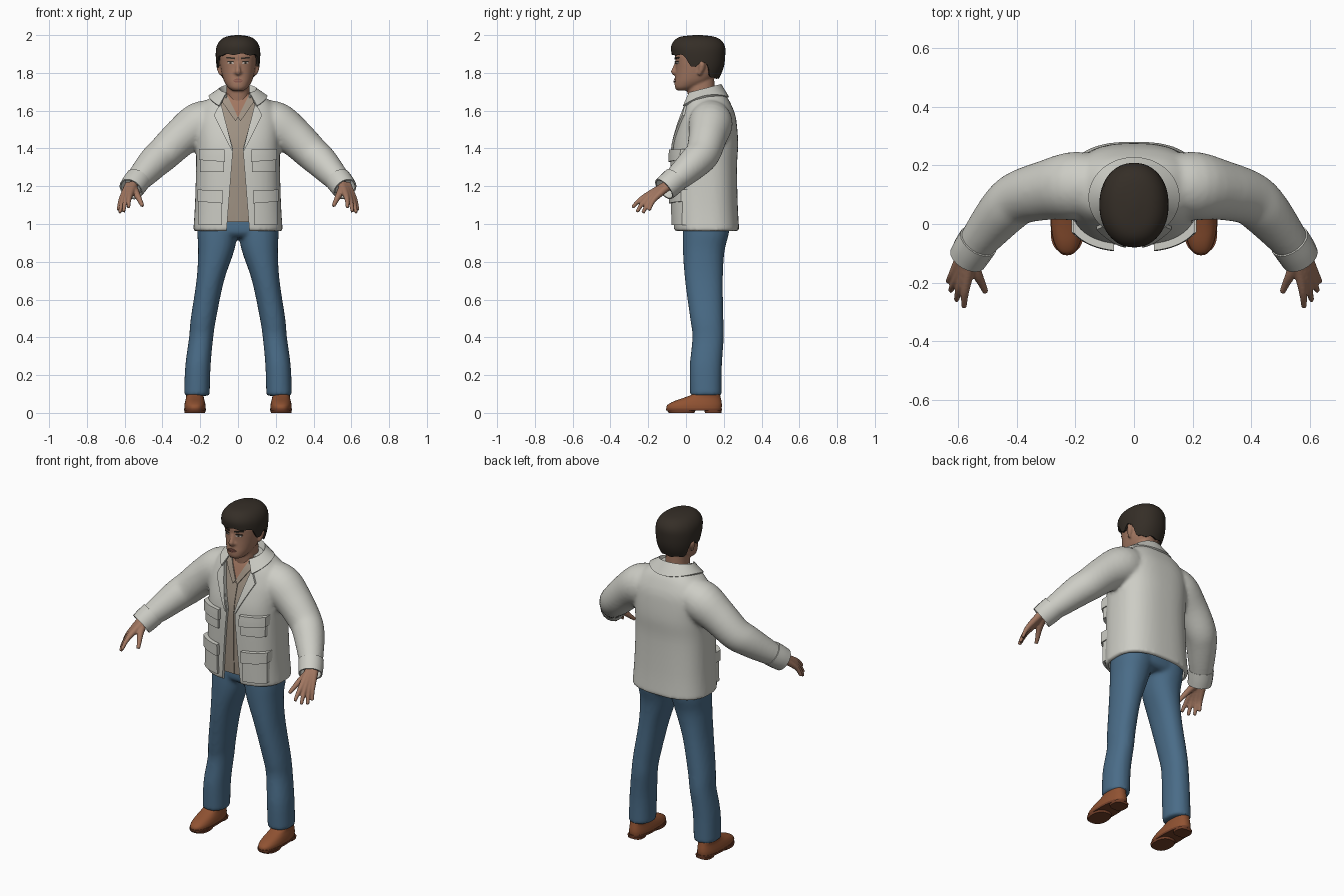
import bpy, bmesh, math
from mathutils import Vector

if "Cube" in bpy.data.objects:
    bpy.data.objects.remove(bpy.data.objects["Cube"])

def mat(name, rgb):
    m = bpy.data.materials.new(name)
    m.diffuse_color = (*rgb, 1)
    m.use_nodes = True
    m.node_tree.nodes["Principled BSDF"].inputs["Base Color"].default_value = m.diffuse_color
    return m

JACKET = mat("off_white_cloth", (.61, .61, .56))
SHIRT = mat("tan_cloth", (.35, .29, .23))
DENIM = mat("blue_denim", (.068, .15, .245))
SKIN = mat("skin", (.36, .185, .12))
HAIR = mat("dark_hair", (.035, .027, .02))
LEATHER = mat("brown_leather", (.28, .085, .032))
SOLE = mat("dark_sole", (.17, .05, .022))
WHITE = mat("eye_white", (.55, .5, .45))
LIP = mat("lip", (.25, .1, .075))

# ---------- helpers ----------
def resample(keys, steps=4):
    """Smooth curve through rows of numbers."""
    out = []
    for i in range(len(keys) - 1):
        p0, p1, p2, p3 = (keys[max(0, min(len(keys) - 1, i + k))] for k in (-1, 0, 1, 2))
        for s in range(steps):
            t = s / steps
            out.append([.5 * (2*b + (c-a)*t + (2*a-5*b+4*c-d)*t*t + (3*b-a-3*c+d)*t**3)
                        for a, b, c, d in zip(p0, p1, p2, p3)])
    return out + [list(keys[-1])]

def interp(rows, z):
    for a, b in zip(rows, rows[1:]):
        if z <= b[0]:
            t = max(0, (z - a[0]) / (b[0] - a[0]))
            return [p + (q - p) * t for p, q in zip(a, b)]
    return list(rows[-1])

def bridge(bm, rings, closed=True, caps=True):
    vs = [[bm.verts.new(p) for p in r] for r in rings]
    n = len(vs[0])
    for a, b in zip(vs, vs[1:]):
        for j in range(n if closed else n - 1):
            k = (j + 1) % n
            bm.faces.new((a[j], a[k], b[k], b[j]))
    if caps:
        bm.faces.new(vs[0][::-1])
        bm.faces.new(vs[-1])

def oval(row, c, s, n):
    """Point of a superellipse section; c = 1 is the front."""
    z, rx, yf, yb = row[:4]
    cx = row[4] if len(row) > 4 else 0
    e = 2 / n
    return (cx + rx * math.copysign(abs(s)**e, s),
            (yf + yb) / 2 - (yb - yf) / 2 * math.copysign(abs(c)**e, c), z)

def loft(bm, keys, n=2.2, seg=40, steps=4):
    bridge(bm, [[oval(r, math.cos(2*math.pi*j/seg), math.sin(2*math.pi*j/seg), n)
                 for j in range(seg)] for r in resample(keys, steps)])

def tube(bm, keys, seg=18, steps=4, caps=True):
    """Rows are x, y, z, radius."""
    rows = resample(keys, steps)
    pts = [Vector(r[:3]) for r in rows]
    rings = []
    for i, r in enumerate(rows):
        d = (pts[min(i+1, len(pts)-1)] - pts[max(i-1, 0)]).normalized()
        u = d.cross(Vector((.31, .9, .3))).normalized()
        v = d.cross(u)
        rings.append([pts[i] + r[3] * (u*math.cos(a) + v*math.sin(a))
                      for a in (2*math.pi*j/seg for j in range(seg))])
    bridge(bm, rings, caps=caps)

def finish(name, bm, m, voxel=0, smooth=0, solid=0, cutters=(), angle=40):
    bmesh.ops.remove_doubles(bm, verts=bm.verts, dist=1e-5)
    bmesh.ops.recalc_face_normals(bm, faces=bm.faces)
    me = bpy.data.meshes.new(name)
    bm.to_mesh(me)
    bm.free()
    ob = bpy.data.objects.new(name, me)
    bpy.context.collection.objects.link(ob)
    if voxel:
        md = ob.modifiers.new("blend", 'REMESH')
        md.mode, md.voxel_size = 'VOXEL', voxel
    if smooth:
        md = ob.modifiers.new("soften", 'SMOOTH')
        md.factor, md.iterations = .5, smooth
    if solid:
        md = ob.modifiers.new("thickness", 'SOLIDIFY')
        md.thickness, md.offset = solid, 0
    for c in cutters:
        md = ob.modifiers.new("cut", 'BOOLEAN')
        md.operation, md.solver, md.object = 'DIFFERENCE', 'EXACT', c
    if ob.modifiers:
        dg = bpy.context.evaluated_depsgraph_get()
        me = bpy.data.meshes.new_from_object(ob.evaluated_get(dg))
        ob.modifiers.clear()
        ob.data = me
    me.materials.clear()
    me.materials.append(m)
    me.shade_smooth()
    me.set_sharp_from_angle(angle=math.radians(angle))
    return ob

def patch(name, m, rows, quad, off, thick, n, mirror=True, nu=10, nv=8):
    """Plate lying on the front of a lofted body; quad is four (x, z) corners."""
    for side in ((1, -1) if mirror else (1,)):
        bm = bmesh.new()
        def grid(o):
            g = []
            for i in range(nv + 1):
                line = []
                for j in range(nu + 1):
                    u, v = j / nu, i / nv
                    w = ((1-u)*(1-v), u*(1-v), u*v, (1-u)*v)
                    x, z = (sum(k*q[a] for k, q in zip(w, quad)) for a in (0, 1))
                    _, rx, yf, yb = interp(rows, z)
                    rx, ry = rx + o, (yb - yf) / 2 + o
                    y = (yf + yb)/2 - ry * (1 - min(.999, abs(x/rx))**n)**(1/n)
                    line.append(bm.verts.new((side * x, y, z)))
                g.append(line)
            return g
        f, b = grid(off), grid(off - thick)
        for g in (f, b):
            for i in range(nv):
                for j in range(nu):
                    bm.faces.new((g[i][j], g[i][j+1], g[i+1][j+1], g[i+1][j]))
        rim = lambda g: g[0][:-1] + [r[-1] for r in g[:-1]] + g[-1][:0:-1] + [r[0] for r in g[:0:-1]]
        rf, rb = rim(f), rim(b)
        for i in range(len(rf)):
            k = (i + 1) % len(rf)
            bm.faces.new((rf[i], rf[k], rb[k], rb[i]))
        finish(name + ("" if not mirror else "_left" if side > 0 else "_right"), bm, m)

# ---------- jacket ----------
TORSO = [(.962, .237, -.066, .282), (1.1, .228, -.07, .274), (1.3, .222, -.073, .27),
         (1.42, .222, -.067, .276), (1.52, .225, -.042, .27), (1.58, .215, -.022, .26),
         (1.635, .185, -.003, .238), (1.67, .145, .012, .218), (1.7, .1, .03, .19)]
BODY = resample(TORSO)
ARM = [(.1, .13, 1.56, .1), (.2, .13, 1.53, .117), (.3, .115, 1.46, .102), (.39, .09, 1.375, .092),
       (.44, .05, 1.33, .087), (.5, -.02, 1.265, .074), (.55, -.085, 1.21, .06)]

half = [(.066, .9), (.06, .97), (.026, 1.4), (.1, 1.66), (.1, 1.8)]
outline = half + [(-x, z) for x, z in half[::-1]]
bm = bmesh.new()
bridge(bm, [[(x, y, z) for x, z in outline] for y in (-.25, .06)])
opening = finish("opening_cutter", bm, JACKET)
bm = bmesh.new()
loft(bm, [(z, .219, -.046, .262) for z in (.9, .97, 1.035)], 2.6)
hollow = finish("hem_cutter", bm, JACKET)

bm = bmesh.new()
loft(bm, TORSO, 2.6, 56)
for s in (1, -1):
    tube(bm, [(s*x, y, z, r) for x, y, z, r in ARM], 28)
finish("jacket", bm, JACKET, voxel=.011, smooth=6, cutters=(opening, hollow), angle=50)
for c in (opening, hollow):
    bpy.data.objects.remove(c)

# folded collar
bm = bmesh.new()
ring = [[], [], []]
for i in range(41):
    a = math.radians(40 + 7 * i)
    s, c = math.sin(a), math.cos(a)
    f = (1 + c) / 2
    for r, (rx, ry, z) in zip(ring, ((.085, .085, 1.69 - .05*f), (.1, .097, 1.735 - .05*f),
                                     (.152, .133, 1.67 + .02*s*s - .07*f*f))):
        r.append((rx * s, .09 - ry * c, z))
bridge(bm, ring, closed=False, caps=False)
finish("collar", bm, JACKET, solid=.012)

# lapels and pockets with flaps
patch("lapel", JACKET, BODY, [(.027, 1.39), (.034, 1.39), (.128, 1.575), (.092, 1.645)], .01, .014, 2.6)
for name, x0, x1, z0, z1, zf in (("chest_pocket", .075, .2, 1.275, 1.385, 1.335),
                                 ("hip_pocket", .085, .208, .995, 1.17, 1.115)):
    patch(name, JACKET, BODY, [(x0, z0), (x1, z0), (x1, z1), (x0, z1)], .014, .02, 2.6)
    patch(name + "_flap", JACKET, BODY, [(x0-.006, zf-.006), (x1+.006, zf+.004),
                                         (x1+.006, z1+.012), (x0-.006, z1+.008)], .023, .025, 2.6)

# cuffs
for s, side in ((1, "left"), (-1, "right")):
    bm = bmesh.new()
    tube(bm, [(s*.53, -.058, 1.235, .066), (s*.55, -.088, 1.208, .065), (s*.567, -.116, 1.184, .062)],
         caps=False)
    finish("cuff_" + side, bm, JACKET, solid=.008)

# ---------- shirt ----------
bm = bmesh.new()
loft(bm, [(max(1.01, min(z, 1.69)), rx-.016, yf+.016, yb-.016) for z, rx, yf, yb in TORSO], 2.6)
finish("shirt", bm, SHIRT)
patch("shirt_placket", SHIRT, BODY, [(-.012, 1.015), (.012, 1.015), (.012, 1.55), (-.012, 1.55)],
      -.012, .008, 2.6, mirror=False, nv=24)
patch("shirt_collar", SHIRT, BODY, [(.0, 1.565), (.014, 1.545), (.09, 1.655), (.062, 1.69)], -.003, .012, 2.6)
patch("open_neck_skin", SKIN, BODY, [(0, 1.56), (0, 1.56), (.064, 1.688), (-.064, 1.688)],
      -.009, .009, 2.6, mirror=False)

# ---------- trousers ----------
LEG = [(.09, .068, .022, .188, .218), (.25, .067, .02, .19, .212), (.4, .064, .034, .2, .195),
       (.5, .067, .022, .198, .183), (.7, .073, -.005, .195, .147), (.85, .094, -.016, .203, .117),
       (.95, .107, -.017, .227, .108), (1.02, .108, -.012, .232, .105)]
bm = bmesh.new()
for s in (1, -1):
    loft(bm, [(*r[:4], s * r[4]) for r in LEG], 2.2)
loft(bm, [(.93, .16, .01, .2), (.96, .213, -.014, .228), (1.04, .21, -.01, .23)], 2.4)
finish("trousers", bm, DENIM, voxel=.011, smooth=5)

# ---------- shoes ----------
for s, side in ((1, "left"), (-1, "right")):
    cx = s * .228
    bm = bmesh.new()
    loft(bm, [(.02, .056, -.104, .188, cx), (.04, .056, -.1, .19, cx), (.06, .052, -.068, .188, cx),
              (.08, .047, -.012, .184, cx), (.1, .046, .035, .18, cx), (.13, .045, .05, .175, cx)], 2.4)
    finish("shoe_" + side, bm, LEATHER)
    bm = bmesh.new()
    loft(bm, [(.012, .058, -.106, .19, cx), (.024, .058, -.107, .191, cx)], 2.4, steps=1)
    loft(bm, [(0, .054, -.092, .045, cx), (.014, .056, -.1, .05, cx)], 2.4, steps=1)
    loft(bm, [(0, .046, .1, .187, cx), (.014, .048, .098, .189, cx)], 2.8, steps=1)
    finish("sole_" + side, bm, SOLE)

# ---------- hands ----------
FINGERS = [((.572, -.205, 1.152), (.58, -.284, 1.087)), ((.587, -.192, 1.147), (.606, -.26, 1.064)),
           ((.6, -.175, 1.143), (.626, -.228, 1.058)), ((.611, -.157, 1.143), (.634, -.196, 1.072))]
for s, side in ((1, "left"), (-1, "right")):
    bm = bmesh.new()
    flip = lambda p, r: (s * p[0], p[1], p[2], r)
    for i, (k, t) in enumerate(FINGERS):
        w = (.552 + .008 * i, -.1 + .004 * i, 1.207)
        mid = [(a + b) / 2 + o for a, b, o in zip(k, t, (.002, -.004, .004))]
        tube(bm, [flip(w, .024), flip(k, .0165), flip(mid, .0125), flip(t, .0095)], 12)
    tube(bm, [flip((.553, -.115, 1.19), .022), flip((.535, -.17, 1.155), .018),
              flip((.518, -.205, 1.122), .0135), flip((.506, -.233, 1.096), .0105)], 12)
    finish("hand_" + side, bm, SKIN, voxel=.005, smooth=3)

# ---------- head ----------
FACE = [(1.706, .03, -.046, .02), (1.722, .052, -.058, .06), (1.75, .071, -.06, .12),
        (1.78, .082, -.057, .15), (1.82, .091, -.055, .172), (1.86, .096, -.056, .182),
        (1.9, .096, -.056, .185), (1.95, .078, -.03, .165), (1.975, .04, .01, .12)]
bm = bmesh.new()
loft(bm, FACE, 2.2)
loft(bm, [(1.6, .07, .02, .16), (1.68, .063, .01, .152), (1.74, .061, .004, .15), (1.79, .06, .0, .15)])
tube(bm, [(0, -.052, 1.855, .008), (0, -.058, 1.83, .011), (0, -.064, 1.806, .0155), (0, -.056, 1.796, .012)])
for s in (1, -1):
    tube(bm, [(s*.009, -.056, 1.802, .011), (s*.017, -.052, 1.802, .009)])          # nostril
    tube(bm, [(s*.093, .07, 1.865, .01), (s*.098, .085, 1.845, .017),
              (s*.096, .08, 1.815, .014), (s*.09, .068, 1.79, .009)])              # ear
finish("head", bm, SKIN, voxel=.006, smooth=3)

HEAD = resample(FACE)
patch("eye", WHITE, HEAD, [(.022, 1.848), (.055, 1.85), (.05, 1.86), (.028, 1.86)], .004, .007, 2.2)
patch("iris", HAIR, HEAD, [(.034, 1.848), (.045, 1.848), (.045, 1.861), (.034, 1.861)], .005, .007, 2.2)
patch("eyelid_line", HAIR, HEAD, [(.02, 1.858), (.058, 1.858), (.053, 1.863), (.027, 1.864)], .0055, .008, 2.2)
patch("eyebrow", HAIR, HEAD, [(.017, 1.872), (.064, 1.878), (.06, 1.885), (.017, 1.881)], .005, .008, 2.2)
patch("upper_lip", LIP, HEAD, [(-.028, 1.76), (.028, 1.76), (.01, 1.769), (-.01, 1.769)], .006, .009, 2.2, False)
patch("lower_lip", LIP, HEAD, [(-.016, 1.75), (.016, 1.75), (.026, 1.758), (-.026, 1.758)], .006, .009, 2.2, False)

# hair cap with a hairline that drops behind the ears
CAP = resample([(1.75, .075, .0, .155), (1.79, .097, -.04, .178), (1.84, .108, -.06, .196),
                (1.9, .112, -.07, .202), (1.94, .107, -.073, .2), (1.97, .088, -.055, .18),
                (1.987, .058, -.022, .145), (1.994, .012, .045, .08)])
LINE = [(-1, 1.775), (-.5, 1.775), (-.33, 1.85), (-.08, 1.86), (.08, 1.83), (.3, 1.838), (.5, 1.89), (1, 1.9)]
rings = []
for i in range(17):
    v = 1 - (1 - i / 16) ** 1.8
    ring = []
    for j in range(64):
        a = 2 * math.pi * j / 64
        c, s = math.cos(a), math.sin(a)
        zb = interp(LINE, c)[1] + .004 * math.sin(9 * a)
        ring.append(oval(interp(CAP, zb + (1.994 - zb) * v), c, s, 2.15))
    rings.append(ring)
bm = bmesh.new()
bridge(bm, rings, caps=False)
bm.faces.new([v for v in list(bm.verts)[-64:]])
finish("hair", bm, HAIR, solid=.012)
